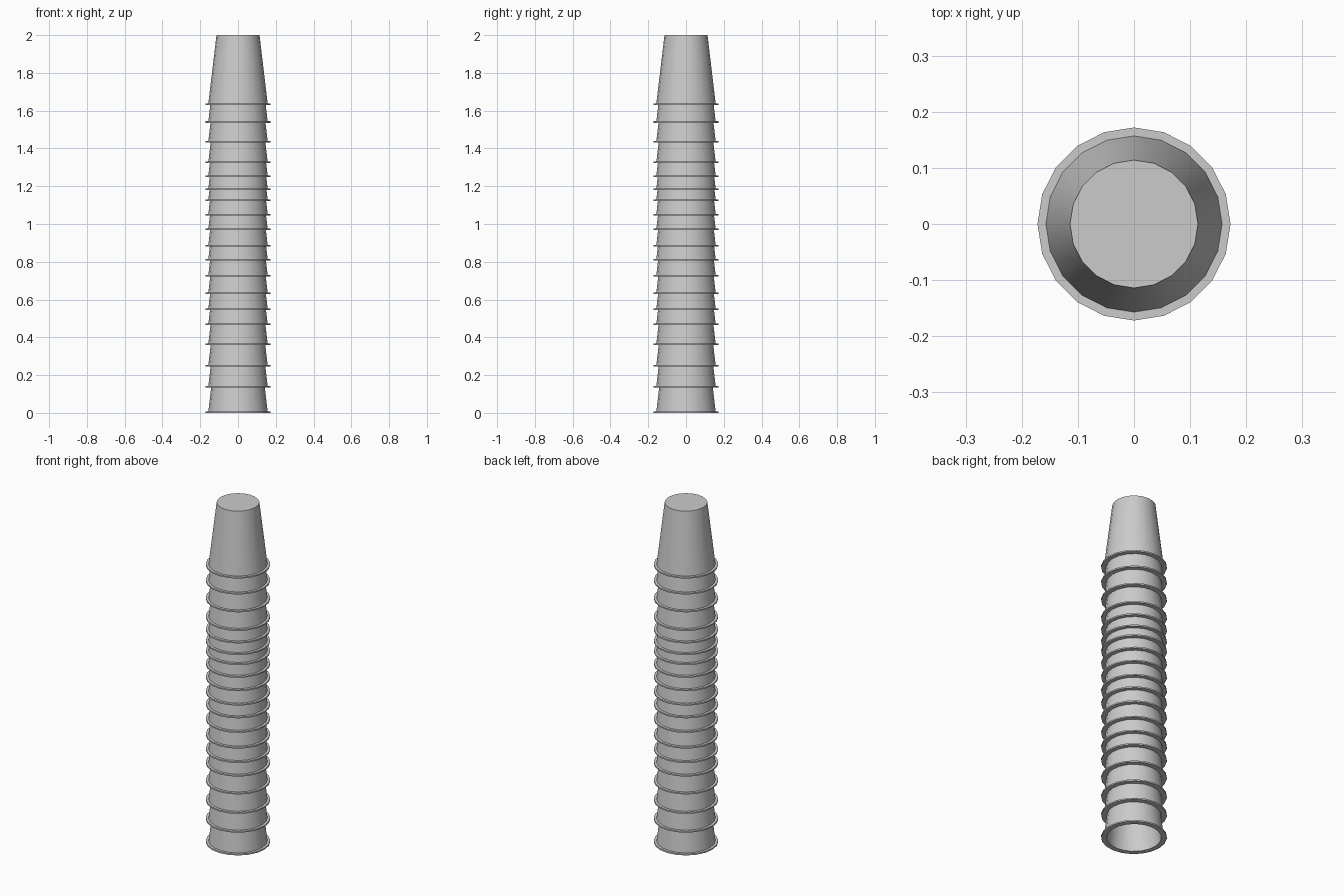
import bpy, bmesh
from math import cos, sin, pi, radians

if "Cube" in bpy.data.objects:
    bpy.data.objects.remove(bpy.data.objects["Cube"])

SIDES = 20
CUP_H = 0.37
# heights of each rim's underside, bottom to top
RIMS = [0.0, 0.134, 0.245, 0.359, 0.464, 0.544, 0.629, 0.722, 0.807, 0.882,
        0.967, 1.046, 1.121, 1.18, 1.248, 1.322, 1.431, 1.536, 1.63]

# cup cross-section (radius, height): inside, rim, outside
PROFILE = [(0.104, CUP_H - 0.012), (0.143, 0.0), (0.172, 0.0),
           (0.172, 0.008), (0.157, 0.008), (0.114, CUP_H)]


def make_cup_mesh():
    bm = bmesh.new()
    rings = [[bm.verts.new((r * cos(2 * pi * i / SIDES), r * sin(2 * pi * i / SIDES), z))
              for i in range(SIDES)] for r, z in PROFILE]
    for a, b in zip(rings, rings[1:]):
        for i in range(SIDES):
            j = (i + 1) % SIDES
            bm.faces.new((a[i], a[j], b[j], b[i]))
    bm.faces.new(rings[-1])   # closed base of the upturned cup
    bm.faces.new(rings[0])    # inner base
    bmesh.ops.recalc_face_normals(bm, faces=bm.faces)
    mesh = bpy.data.meshes.new("cup")
    bm.to_mesh(mesh)
    bm.free()
    return mesh


# stack of upturned cups sharing one mesh
cup_mesh = make_cup_mesh()
for n, z in enumerate(RIMS):
    cup = bpy.data.objects.new(f"cup_{n + 1:02d}", cup_mesh)
    cup.location.z = z
    bpy.context.collection.objects.link(cup)

bpy.ops.object.select_all(action='DESELECT')
cup.select_set(True)
bpy.context.view_layer.objects.active = cup
bpy.ops.object.shade_smooth_by_angle(angle=radians(30))
